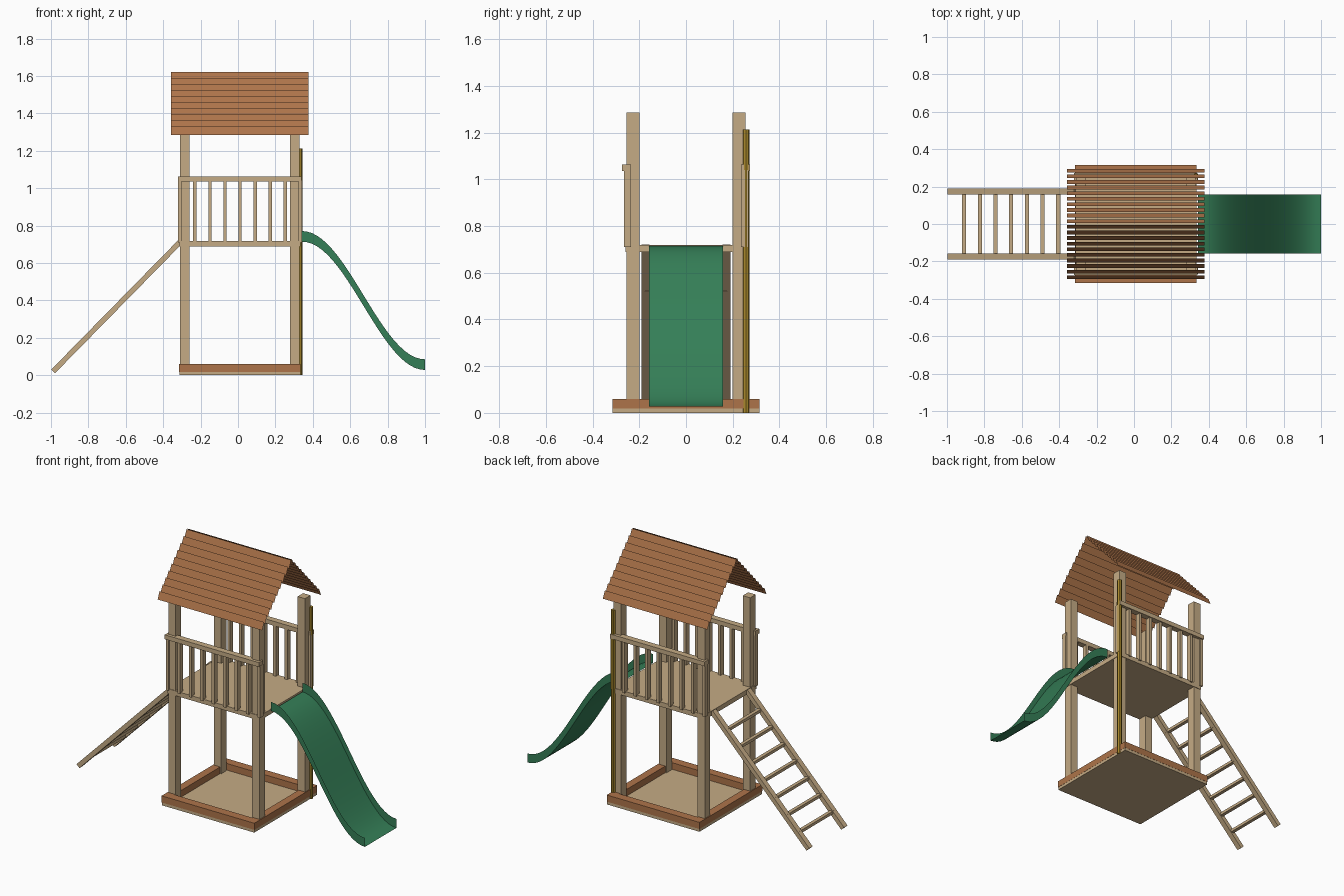
import bpy, bmesh, math
from mathutils import Matrix, Vector

if "Cube" in bpy.data.objects:
    bpy.data.objects.remove(bpy.data.objects["Cube"])


def material(name, rgb):
    m = bpy.data.materials.new(name)
    m.diffuse_color = (*rgb, 1)
    m.use_nodes = True
    m.node_tree.nodes["Principled BSDF"].inputs["Base Color"].default_value = m.diffuse_color
    return m


TAN = material("light_wood", (0.56, 0.41, 0.235))
BROWN = material("brown_wood", (0.42, 0.175, 0.068))
GREEN = material("slide_green", (0.035, 0.21, 0.095))
GOLD = material("pole_yellow", (0.40, 0.25, 0.025))

CX = 0.01  # tower centre in x


def finish(name, bm, mat):
    me = bpy.data.meshes.new(name)
    bm.to_mesh(me)
    bm.free()
    me.materials.append(mat)
    ob = bpy.data.objects.new(name, me)
    bpy.context.collection.objects.link(ob)
    return ob


def add_box(bm, x, y, z, rot=None):
    """Box from (min, max) ranges, optionally rotated about its centre."""
    c = Vector([(a + b) / 2 for a, b in (x, y, z)])
    size = [abs(b - a) for a, b in (x, y, z)]
    m = Matrix.Translation(c) @ (rot or Matrix()) @ Matrix.Diagonal((*size, 1))
    bmesh.ops.create_cube(bm, size=1, matrix=m)


def box(name, mat, x, y, z):
    bm = bmesh.new()
    add_box(bm, x, y, z)
    return finish(name, bm, mat)


# Sandbox floor and frame
box("sandbox_floor", TAN, (-0.314, 0.334), (-0.314, 0.314), (0, 0.018))
bm = bmesh.new()
for s in (-1, 1):
    add_box(bm, (-0.315, 0.335), (s * 0.315, s * 0.26), (0.018, 0.06))
    add_box(bm, (CX + s * 0.325, CX + s * 0.275), (-0.26, 0.26), (0.018, 0.06))
finish("sandbox_frame", bm, BROWN)

# Four corner posts
for sx, side in ((-1, "left"), (1, "right")):
    for sy, depth in ((-1, "front"), (1, "back")):
        box(f"{depth}_{side}_post", TAN, (CX + sx * 0.32, CX + sx * 0.268),
            (sy * 0.255, sy * 0.2), (0.01, 1.285))

# Deck
box("deck", TAN, (-0.313, 0.333), (-0.258, 0.258), (0.688, 0.718))

# Railings on the front and back
for s, name in ((-1, "front"), (1, "back")):
    bm = bmesh.new()
    add_box(bm, (-0.322, 0.34), (s * 0.274, s * 0.235), (1.035, 1.063))
    for i in range(9):
        x = -0.311 + i * 0.0805
        add_box(bm, (x - 0.009, x + 0.009), (s * 0.266, s * 0.235), (0.71, 1.04))
    finish(f"{name}_railing", bm, TAN)

# Roof of thin louvred slats
for s, name in ((-1, "front"), (1, "back")):
    bm = bmesh.new()
    for k in range(10):
        y, z = 0.005 + 0.03 * k, 1.62 - 0.0322 * k
        pts = [(-0.357, y, z), (-0.357, y + 0.02, z - 0.045),
               (0.376, y + 0.02, z - 0.045), (0.376, y, z)]
        vs = [bm.verts.new((px, s * py, pz)) for px, py, pz in pts]
        bm.faces.new(vs if s < 0 else vs[::-1])
    finish(f"{name}_roof_slats", bm, BROWN)

# Ladder
low, high = Vector((-0.988, 0, 0.021)), Vector((-0.31, 0, 0.712))
d = high - low
tilt = Matrix.Rotation(-math.atan2(d.z, d.x), 4, 'Y')
mid = (low + high) / 2
bm = bmesh.new()
for s in (-1, 1):
    add_box(bm, (mid.x - d.length / 2, mid.x + d.length / 2),
            (s * 0.157, s * 0.191), (mid.z - 0.014, mid.z + 0.014), tilt)
finish("ladder_rails", bm, TAN)
bm = bmesh.new()
for i in range(7):
    x = -0.908 + i * 0.0838
    z = low.z + (x - low.x) * d.z / d.x
    add_box(bm, (x - 0.011, x + 0.011), (-0.175, 0.175), (z - 0.009, z + 0.009))
finish("ladder_rungs", bm, TAN)

# Slide: thin U channel swept along an S curve
bm = bmesh.new()
N = 24
rows = []
for i in range(N + 1):
    t = i / N
    x = 0.342 + 0.658 * t
    z = 0.028 + 0.686 * (1 + math.cos(math.pi * t)) / 2
    rows.append([bm.verts.new(p) for p in ((x, -0.158, z + 0.057), (x, -0.158, z),
                                           (x, 0.158, z), (x, 0.158, z + 0.057))])
for a, b in zip(rows, rows[1:]):
    for j in range(3):
        bm.faces.new((a[j], b[j], b[j + 1], a[j + 1]))
slide = finish("slide", bm, GREEN)
slide.data.shade_smooth()
for e in slide.data.edges:  # keep the channel corners crisp
    p, q = (slide.data.vertices[v].co for v in e.vertices)
    e.use_edge_sharp = abs(p.x - q.x) > 1e-4

# Climbing pole
bm = bmesh.new()
bmesh.ops.create_cone(bm, cap_ends=True, segments=8, radius1=0.014, radius2=0.014,
                      depth=1.213, matrix=Matrix.Translation((0.33, 0.257, 0.6065)))
finish("climbing_pole", bm, GOLD)
